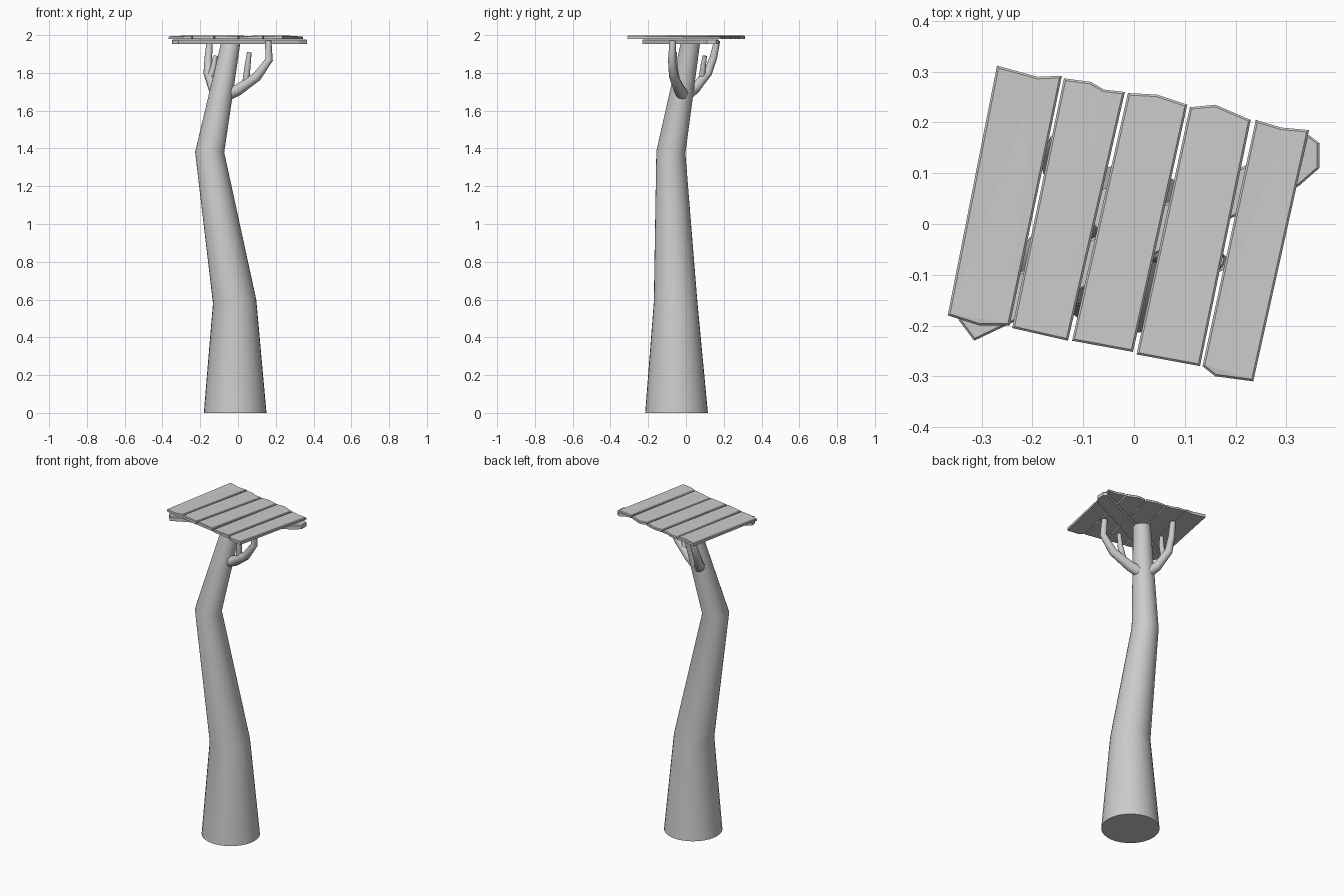
import bpy
import bmesh
import math
import random
from mathutils import Vector

random.seed(4)
default = bpy.data.objects.get("Cube")
if default:
    bpy.data.objects.remove(default, do_unlink=True)

material = bpy.data.materials.new("plain grey")
material.use_nodes = True
grey = (0.6, 0.6, 0.6, 1)
material.diffuse_color = grey
material.node_tree.nodes["Principled BSDF"].inputs["Base Color"].default_value = grey


def finish(bm, name, smooth_angle=None):
    """Turn a bmesh into a named, coloured object."""
    bmesh.ops.recalc_face_normals(bm, faces=bm.faces)
    mesh = bpy.data.meshes.new(name)
    bm.to_mesh(mesh)
    bm.free()
    mesh.materials.append(material)
    obj = bpy.data.objects.new(name, mesh)
    bpy.context.collection.objects.link(obj)
    if smooth_angle:
        bpy.ops.object.select_all(action="DESELECT")
        obj.select_set(True)
        bpy.context.view_layer.objects.active = obj
        bpy.ops.object.shade_smooth_by_angle(angle=math.radians(smooth_angle))
    return obj


def limb(name, path, sides, flat_start=False):
    """Sweep a tapering round section along (x, y, z, radius) points."""
    bm = bmesh.new()
    points = [Vector(p[:3]) for p in path]
    steps = [(b - a).normalized() for a, b in zip(points, points[1:])]
    rings = []
    for i, point in enumerate(points):
        axis = (steps[max(i - 1, 0)] + steps[min(i, len(steps) - 1)]).normalized()
        if i == 0 and flat_start:
            axis = Vector((0, 0, 1))
        across = Vector((0, 1, 0)).cross(axis).normalized()
        other = axis.cross(across)
        ring = []
        for k in range(sides):
            a = math.tau * k / sides
            offset = across * math.cos(a) + other * math.sin(a)
            ring.append(bm.verts.new(point + offset * path[i][3]))
        rings.append(ring)
    for low, high in zip(rings, rings[1:]):
        for k in range(sides):
            n = (k + 1) % sides
            bm.faces.new((low[k], low[n], high[n], high[k]))
    bm.faces.new(rings[0])
    bm.faces.new(rings[-1])
    return finish(bm, name, 40)


def board(name, outline, top, thickness, wobble):
    """Rough-cut board: extruded outline, slightly uneven top, worn edges."""
    bm = bmesh.new()
    lower = [bm.verts.new((x, y, top - thickness)) for x, y in outline]
    upper = [bm.verts.new((x, y, top - random.uniform(0, wobble)))
             for x, y in outline]
    bm.faces.new(lower)
    cap = bm.faces.new(upper)
    for i in range(len(outline)):
        n = (i + 1) % len(outline)
        bm.faces.new((lower[i], lower[n], upper[n], upper[i]))
    rim = list(cap.edges)
    bmesh.ops.triangulate(bm, faces=[cap])
    bmesh.ops.bevel(bm, geom=rim, offset=0.004, segments=1, affect="EDGES")
    return finish(bm, name)


# Crooked trunk
limb("trunk", [(-.015, -.05, 0, .166), (-.018, -.055, .59, .115),
               (-.15, -.08, 1.38, .077), (-.037, .025, 1.965, .05)], 32, True)

# Forked branches that hold up the platform
limb("front_branch", [(-.05, -.02, 1.69, .034), (0, -.035, 1.71, .03),
                      (.1, -.065, 1.78, .025), (.165, -.075, 1.87, .02),
                      (.16, -.07, 1.97, .017)], 12)
limb("front_twig", [(.04, -.045, 1.74, .019), (.05, -.06, 1.83, .016),
                    (.06, -.06, 1.91, .012)], 10)
limb("back_branch", [(-.1, .01, 1.69, .032), (-.13, .05, 1.72, .028),
                     (-.16, .115, 1.8, .023), (-.157, .145, 1.88, .02),
                     (-.15, .165, 1.97, .016)], 12)
limb("back_twig", [(-.15, .085, 1.77, .018), (-.13, .09, 1.83, .015),
                   (-.12, .1, 1.89, .012)], 10)

# Cross beam beneath the planks
board("cross_beam", [(-.315, -.23), (.325, .075), (.365, .11), (.365, .16),
                     (.345, .175), (-.35, -.155), (-.345, -.19)],
      1.978, .026, .003)

# Deck planks with broken ends
planks = [
    [(-.367, -.18), (-.305, -.2), (-.245, -.2),
     (-.142, .292), (-.19, .29), (-.27, .312)],
    [(-.24, -.205), (-.13, -.23), (-.018, .26),
     (-.06, .265), (-.085, .28), (-.138, .287)],
    [(-.122, -.23), (-.002, -.252), (.105, .235), (.045, .255), (-.012, .258)],
    [(.005, -.257), (.13, -.28), (.23, .205), (.16, .235), (.11, .23)],
    [(.135, -.28), (.16, -.3), (.235, -.31),
     (.345, .185), (.29, .19), (.24, .205)],
]
for number, outline in enumerate(planks, 1):
    board(f"deck_plank_{number}", outline, 2.0, .021, .008)
